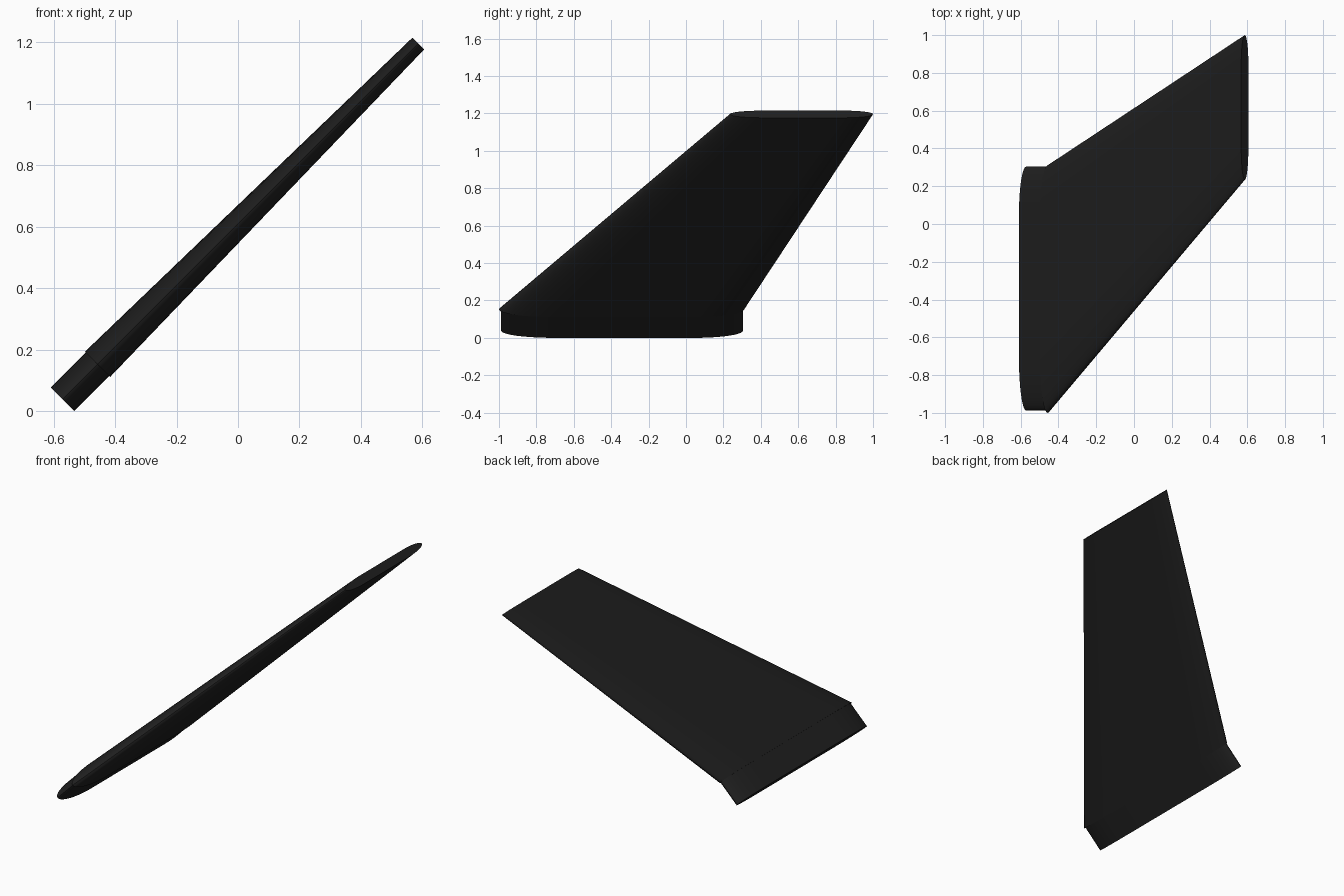
import bpy, bmesh, math
from mathutils import Vector

if "Cube" in bpy.data.objects:
    bpy.data.objects.remove(bpy.data.objects["Cube"])

SPAN = Vector((1, 0, 1)).normalized()      # direction root to tip
NORMAL = Vector((-1, 0, 1)).normalized()   # thickness direction
ORIGIN = Vector((-0.571, 0, 0.038))        # centre of the root face

black = bpy.data.materials.new("matte black")
black.diffuse_color = (0.014, 0.014, 0.014, 1)
black.use_nodes = True
black.node_tree.nodes["Principled BSDF"].inputs["Base Color"].default_value = black.diffuse_color


def section(s, y0, y1, half):
    """Flat-sided foil outline with elliptical nose and tail."""
    n, nose, tail = 10, 0.22, 0.2
    side = [(nose * (1 - math.cos(a)), math.sin(a))
            for a in (math.pi / 2 * i / n for i in range(n + 1))]
    side += [(1 - tail * (1 - math.sin(a)), math.cos(a))
             for a in (math.pi / 2 * i / n for i in range(n + 1))]
    loop = side + [(t, -h) for t, h in side[-2:0:-1]]
    return [ORIGIN + SPAN * s + NORMAL * (h * half)
            + Vector((0, y0 + (y1 - y0) * t, 0)) for t, h in loop]


def loft(name, first, last):
    bm = bmesh.new()
    a, b = ([bm.verts.new(p) for p in section(*c)] for c in (first, last))
    for i in range(len(a)):
        j = (i + 1) % len(a)
        bm.faces.new((a[i], a[j], b[j], b[i]))
    bm.faces.new(a[::-1])
    bm.faces.new(b)
    bmesh.ops.recalc_face_normals(bm, faces=bm.faces)
    mesh = bpy.data.meshes.new(name)
    bm.to_mesh(mesh)
    bm.free()
    mesh.materials.append(black)
    ob = bpy.data.objects.new(name, mesh)
    bpy.context.collection.objects.link(ob)
    bpy.ops.object.select_all(action='DESELECT')
    ob.select_set(True)
    bpy.context.view_layer.objects.active = ob
    bpy.ops.object.shade_smooth_by_angle(angle=math.radians(35))


# Each section: distance along span, leading y, trailing y, half thickness
loft("fin_root", (0, -0.988, 0.304, 0.054), (0.165, -0.988, 0.304, 0.054))
loft("fin_blade", (0.161, -1.0, 0.31, 0.058), (1.637, 0.235, 1.0, 0.027))
